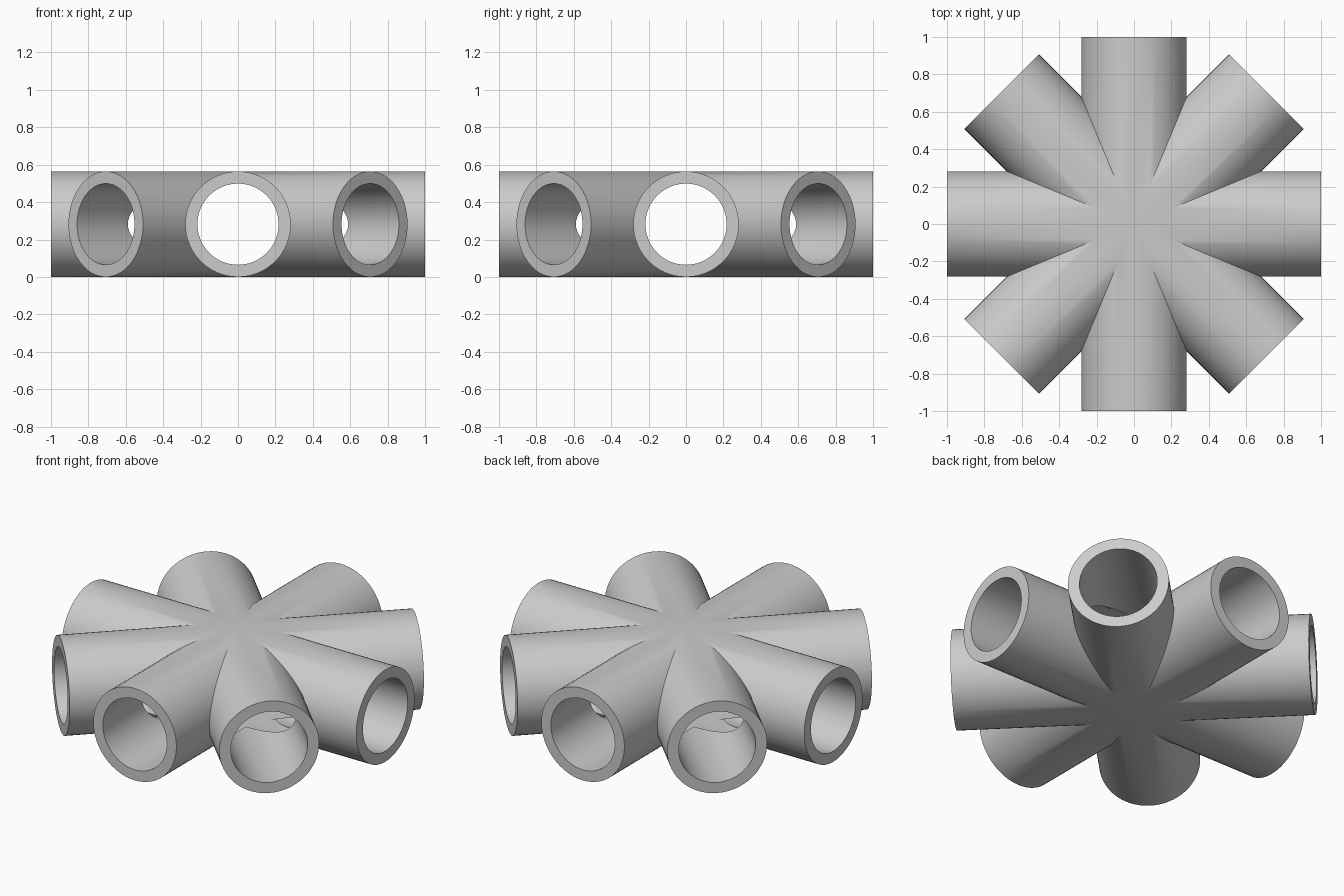
import bpy
import bmesh
from math import sin, cos, pi, sqrt, tan, radians
from mathutils import Matrix

cube = bpy.data.objects.get("Cube")
if cube:
    bpy.data.objects.remove(cube, do_unlink=True)

OUTER, INNER, LENGTH = 0.282, 0.217, 1.0
ARMS, SEGMENTS = 8, 64

# Plain grey material
grey = bpy.data.materials.new("light_grey")
grey.use_nodes = True
colour = (0.6, 0.6, 0.6, 1)
grey.diffuse_color = colour
grey.node_tree.nodes["Principled BSDF"].inputs["Base Color"].default_value = colour


def pipe_section(angle):
    """Points from the outer seam, over the open end, to the trimmed bore."""
    c, s = cos(angle), sin(angle)
    seam = abs(OUTER * c) / tan(pi / ARMS)
    bore = abs(INNER * c) + sqrt(2) * sqrt(OUTER ** 2 - (INNER * s) ** 2)
    return [(seam, OUTER * c, OUTER * s), (LENGTH, OUTER * c, OUTER * s),
            (LENGTH, INNER * c, INNER * s), (bore, INNER * c, INNER * s)]


# Eight pipe arms mitred into one another around the hub
bm = bmesh.new()
for arm in range(ARMS):
    turn = Matrix.Translation((0, 0, OUTER)) @ Matrix.Rotation(arm * 2 * pi / ARMS, 4, 'Z')
    rows = [[bm.verts.new(p) for p in pipe_section(2 * pi * i / SEGMENTS)]
            for i in range(SEGMENTS)]
    for i, row in enumerate(rows):
        following = rows[(i + 1) % SEGMENTS]
        for k in range(3):
            bm.faces.new((row[k], following[k], following[k + 1], row[k + 1]))
    bmesh.ops.transform(bm, matrix=turn, verts=[v for row in rows for v in row])

# Weld the seams between neighbouring arms
bmesh.ops.remove_doubles(bm, verts=bm.verts, dist=0.0005)

mesh = bpy.data.meshes.new("pipe_hub")
bm.to_mesh(mesh)
bm.free()
mesh.materials.append(grey)
hub = bpy.data.objects.new("pipe_hub", mesh)
bpy.context.collection.objects.link(hub)

bpy.ops.object.select_all(action='DESELECT')
hub.select_set(True)
bpy.context.view_layer.objects.active = hub
bpy.ops.object.shade_smooth_by_angle(angle=radians(30))
